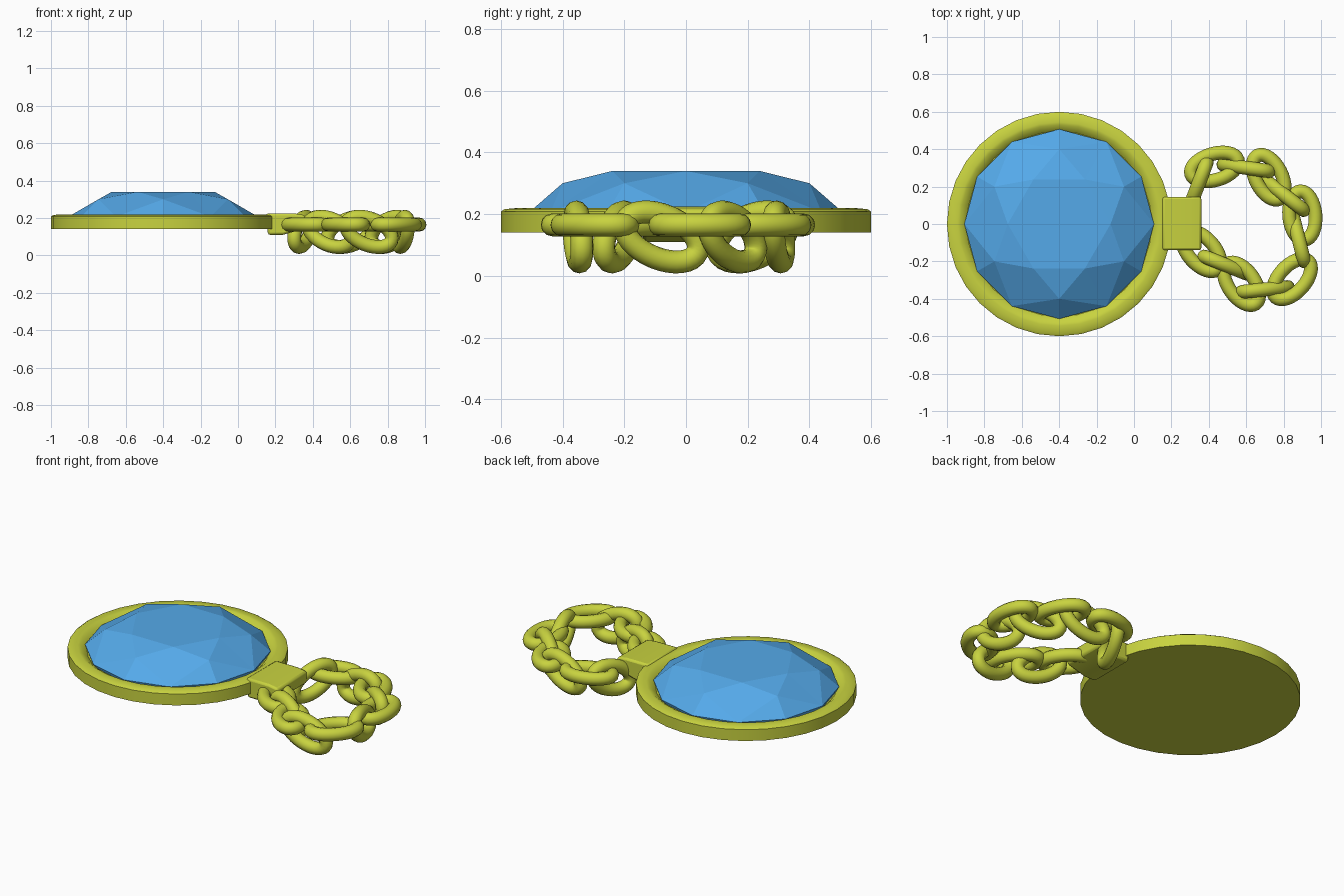
import bpy, bmesh
from math import sin, cos, pi, radians
from mathutils import Vector, Matrix

if "Cube" in bpy.data.objects:
    bpy.data.objects.remove(bpy.data.objects["Cube"])


def material(name, rgb):
    m = bpy.data.materials.new(name)
    m.diffuse_color = (*rgb, 1)
    m.use_nodes = True
    m.node_tree.nodes["Principled BSDF"].inputs["Base Color"].default_value = m.diffuse_color
    return m


GOLD = material("gold", (0.58, 0.65, 0.05))
BLUE = material("blue_gem", (0.09, 0.4, 0.82))


def make(name, verts, faces, mat, smooth=None):
    me = bpy.data.meshes.new(name)
    me.from_pydata([tuple(v) for v in verts], [], faces)
    bm = bmesh.new()
    bm.from_mesh(me)
    bmesh.ops.recalc_face_normals(bm, faces=bm.faces)
    bm.to_mesh(me)
    bm.free()
    ob = bpy.data.objects.new(name, me)
    bpy.context.collection.objects.link(ob)
    me.materials.append(mat)
    if smooth:
        bpy.ops.object.select_all(action='DESELECT')
        ob.select_set(True)
        bpy.context.view_layer.objects.active = ob
        bpy.ops.object.shade_smooth_by_angle(angle=radians(smooth))
    return ob


CX = -0.4


def ring(r, z, n, start=0.0):
    return [(CX + r * cos(start + 2 * pi * i / n), r * sin(start + 2 * pi * i / n), z)
            for i in range(n)]


# round setting: lathed rim with a closed back
N = 32
profile = [(0.6, 0.14), (0.6, 0.208), (0.588, 0.216), (0.545, 0.22), (0.53, 0.218), (0.505, 0.2), (0.495, 0.19)]
verts = [v for r, z in profile for v in ring(r, z, N)]
faces = [tuple(range(N)), tuple(range((len(profile) - 1) * N, len(profile) * N))]
for k in range(len(profile) - 1):
    for i in range(N):
        j = (i + 1) % N
        faces.append((k * N + i, k * N + j, k * N + N + j, k * N + N + i))
make("setting", verts, faces, GOLD, 30)

# faceted gem: hexagonal table, star triangles, kites and girdle triangles
verts = ring(0.275, 0.34, 6) + ring(0.4, 0.30, 6, pi / 6) + ring(0.507, 0.207, 12) + ring(0.5, 0.185, 12)
faces = [tuple(range(6)), tuple(range(24, 36))]
for i in range(6):
    j = (i + 1) % 6
    prev = 6 + (i - 1) % 6
    faces += [(i, 6 + i, j),
              (i, prev, 12 + 2 * i), (i, 12 + 2 * i, 6 + i),
              (6 + i, 12 + 2 * i, 13 + 2 * i),
              (6 + i, 13 + 2 * i, 12 + (2 * i + 2) % 12)]
for i in range(12):
    j = (i + 1) % 12
    faces.append((12 + i, 12 + j, 24 + j, 24 + i))
make("gem", verts, faces, BLUE)

# connector block between setting and chain
side = [(0.16, 0.11), (0.24, 0.11), (0.36, 0.145), (0.36, 0.215), (0.30, 0.225), (0.15, 0.225)]
n = len(side)
verts = [(x, y, z) for y in (-0.14, 0.145) for x, z in side]
faces = [tuple(range(n)), tuple(range(n, 2 * n))]
faces += [(i, (i + 1) % n, n + (i + 1) % n, n + i) for i in range(n)]
block = make("connector", verts, faces, GOLD, 30)
bev = block.modifiers.new("bevel", 'BEVEL')
bev.width = 0.012
bev.segments = 2


def link(name, x, y, heading, upright):
    # oval link, either lying flat or standing on edge with a pitch
    a, b, t, seg, sides = 0.13, 0.07, 0.037, 32, 12
    m = Matrix.Translation((x, y, 0.126 if upright else 0.165)) @ Matrix.Rotation(radians(heading), 4, 'Z')
    if upright:
        m = m @ Matrix.Rotation(radians(22), 4, 'Y') @ Matrix.Rotation(pi / 2, 4, 'X')
    verts, faces = [], []
    for i in range(seg):
        u = 2 * pi * i / seg
        out = Vector((b * cos(u), a * sin(u), 0)).normalized()
        c = Vector((a * cos(u), b * sin(u), 0))
        for k in range(sides):
            w = 2 * pi * k / sides
            verts.append(m @ (c + out * t * cos(w) + Vector((0, 0, t * sin(w)))))
            i2, k2 = (i + 1) % seg, (k + 1) % sides
            faces.append((i * sides + k, i2 * sides + k, i2 * sides + k2, i * sides + k2))
    make(name, verts, faces, GOLD, 60)


# chain loop, counter-clockwise from the connector (x, y, heading)
chain = [(0.36, -0.145, -48), (0.49, -0.22, -22), (0.575, -0.32, -55), (0.70, -0.35, 6),
         (0.845, -0.295, 48), (0.88, -0.08, 104), (0.90, 0.045, 95), (0.81, 0.15, 142),
         (0.72, 0.25, 117), (0.60, 0.30, 172), (0.43, 0.305, 197), (0.345, 0.215, 249)]
for i, (x, y, h) in enumerate(chain):
    link(f"chain_link_{i + 1}", x, y, h, i % 2 == 1)
